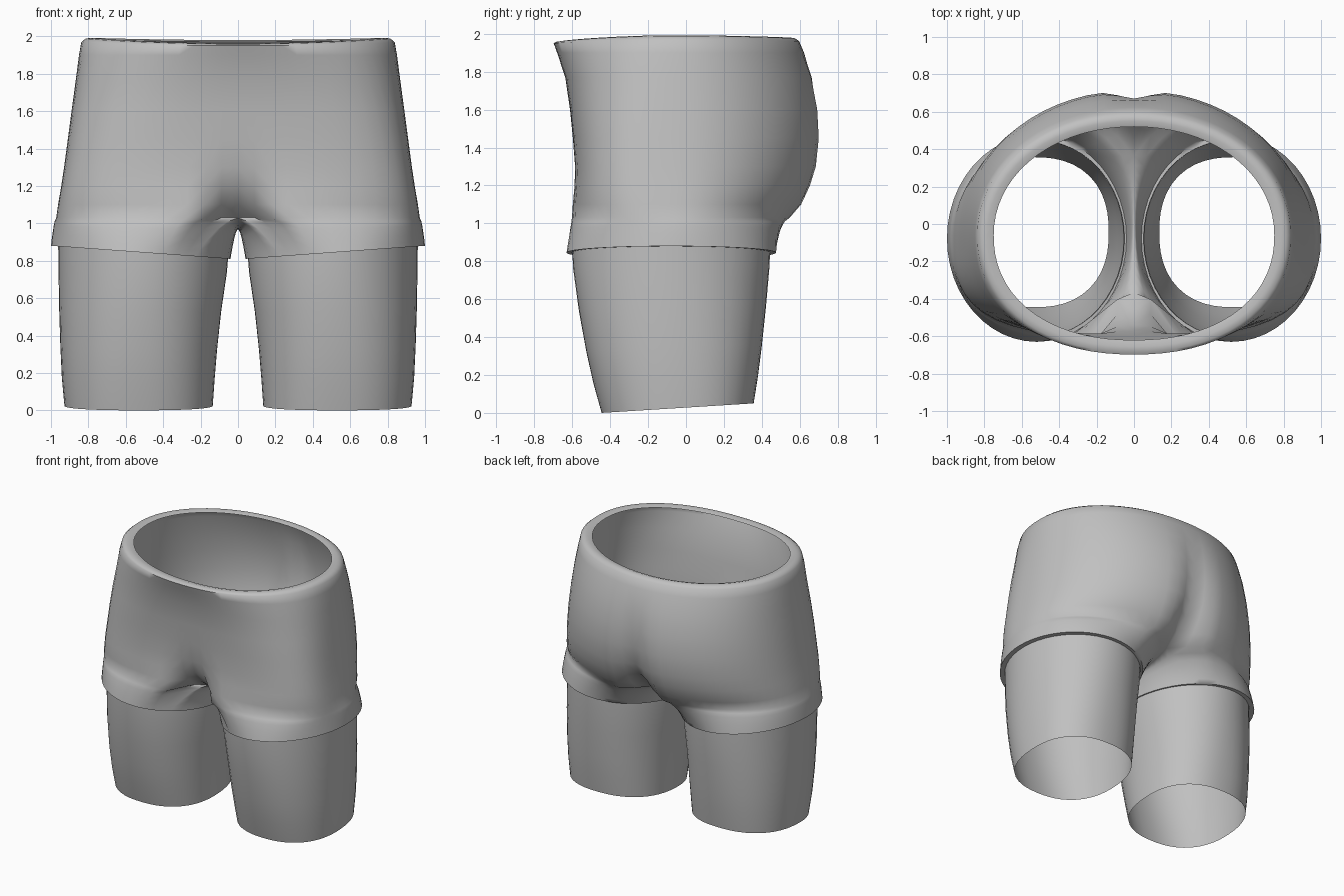
import bpy, bmesh
from math import sin, cos, radians, exp

cube = bpy.data.objects.get("Cube")
if cube:
    bpy.data.objects.remove(cube, do_unlink=True)

SEG = 48      # points around one leg
HALF = 17     # points from the outer side to the centre seam
STEP = 360 / SEG

fabric = bpy.data.materials.new("grey_fabric")
fabric.use_nodes = True
fabric.diffuse_color = (0.53, 0.53, 0.53, 1)
bsdf = next(n for n in fabric.node_tree.nodes if n.type == 'BSDF_PRINCIPLED')
bsdf.inputs["Base Color"].default_value = fabric.diffuse_color
bsdf.inputs["Roughness"].default_value = 0.8


def lerp(a, b, t):
    return a + (b - a) * t


def squircle(angle, n):
    """Point on a unit superellipse; a larger n is squarer."""
    c, s = cos(angle), sin(angle)
    r = (abs(c) ** n + abs(s) ** n) ** (-1 / n)
    return c * r, s * r


def add_row(bm, points):
    return [bm.verts.new(p) for p in points]


def bridge(bm, upper, lower, closed):
    n = len(upper)
    for j in range(n if closed else n - 1):
        k = (j + 1) % n
        bm.faces.new((upper[j], lower[j], lower[k], upper[k]))


def finish(bm, name):
    mesh = bpy.data.meshes.new(name)
    bm.to_mesh(mesh)
    bm.free()
    mesh.materials.append(fabric)
    obj = bpy.data.objects.new(name, mesh)
    bpy.context.collection.objects.link(obj)
    bpy.ops.object.select_all(action='DESELECT')
    obj.select_set(True)
    bpy.context.view_layer.objects.active = obj
    bpy.ops.object.shade_smooth_by_angle(angle=radians(70))
    mirror = obj.modifiers.new("Mirror", 'MIRROR')
    mirror.use_clip = True
    mirror.merge_threshold = 0.002


def trunk_row(z, w, front, back, n, groove_f=0, groove_b=0, wave=0):
    """Half section from the front seam round the side to the back seam."""
    points = []
    mid = -0.06
    for j in range(-HALF, HALF + 1):
        a = radians(90 * j / HALF)
        c, s = squircle(a, n if j < 0 else 2.06)
        x = 0 if abs(j) == HALF else w * c
        if s < 0:
            y = mid + (mid - front) * s + groove_f * exp(-(x / 0.14) ** 4)
        else:
            y = mid + (back - mid) * s - groove_b * exp(-(x / 0.1) ** 2)
        drop = (0.03 if s < 0 else 0.012) * sin(a) ** 2 * wave
        points.append((x, y, z - drop))
    return points


def leg_ring(x0, x1, y0, y1, n, height):
    """Closed ring round one leg, starting at the front inner side."""
    points = []
    for j in range(-HALF, SEG - HALF):
        c, s = squircle(radians(STEP * j), n)
        x = lerp(x0, x1, (1 + c) / 2)
        y = lerp(y0, y1, (1 + s) / 2)
        points.append((x, y, height(x, y)))
    return points


def hem_height(x, y):
    return 0.807 + 0.073 * x


# Shorts: rolled waist rim, then sections down to the crotch
# z, half width, front, back, front squareness, front and back groove, rim wave
sections = [
    (1.982, 0.75, -0.62, 0.52, 2.2, 0, 0, 1),
    (1.992, 0.785, -0.655, 0.55, 2.2, 0, 0, 1),
    (1.988, 0.815, -0.683, 0.575, 2.2, 0, 0, 1),
    (1.968, 0.838, -0.698, 0.597, 2.2, 0, 0, 0.6),
    (1.9, 0.85, -0.68, 0.623, 2.35),
    (1.77, 0.867, -0.637, 0.672, 2.65, 0, 0.012),
    (1.6, 0.89, -0.612, 0.706, 3, 0, 0.035),
    (1.45, 0.91, -0.597, 0.715, 3.25, 0, 0.05),
    (1.3, 0.93, -0.587, 0.7, 3.4, 0.015, 0.07),
    (1.2, 0.945, -0.59, 0.67, 3.4, 0.05, 0.1),
    (1.1, 0.962, -0.6, 0.625, 3.2, 0.14, 0.16),
    (1.03, 0.972, -0.606, 0.565, 3, 0.24, 0.2),
]
bm = bmesh.new()
previous = None
for section in sections:
    points = trunk_row(*section)
    row = add_row(bm, points)
    if previous:
        bridge(bm, previous, row, False)
    previous = row

# Crotch seam completes the lowest section into a ring round the leg
inner = SEG - len(points)
front_y, back_y, seam_z = points[0][1], points[-1][1], points[0][2]
for k in range(1, inner + 1):
    t = k / (inner + 1)
    points.append((0, lerp(back_y, front_y, t),
                   lerp(0.97, seam_z, (2 * t - 1) ** 2)))
previous += add_row(bm, points[-inner:])

# Short legs down to the hem
hem = leg_ring(0.04, 1.0, -0.63, 0.475, 2, hem_height)
for s in (0.12, 0.3, 0.6, 0.85, 1):
    e = s ** 0.6
    row = add_row(bm, [(lerp(a[0], b[0], e), lerp(a[1], b[1], e),
                        lerp(a[2], b[2], s)) for a, b in zip(points, hem)])
    bridge(bm, previous, row, True)
    previous = row

# Hem turned under towards the leg
under = add_row(bm, leg_ring(0.056, 0.964, -0.602, 0.445, 2,
                             lambda x, y: hem_height(x, y) + 0.002))
bridge(bm, previous, under, True)
finish(bm, "shorts")

# Fitted under-leg tubes, open at both ends
# inner x, outer x, front, back, squareness, share of the height
tube_rings = [
    (0.05, 0.962, -0.602, 0.445, 2, 1.05),
    (0.06, 0.96, -0.595, 0.44, 2.05, 0.9),
    (0.09, 0.957, -0.565, 0.422, 2.15, 0.64),
    (0.112, 0.95, -0.525, 0.4, 2.25, 0.38),
    (0.125, 0.942, -0.487, 0.38, 2.3, 0.18),
    (0.135, 0.928, -0.445, 0.357, 2.35, 0),
]
bm = bmesh.new()
previous = None
for x0, x1, y0, y1, n, t in tube_rings:
    row = add_row(bm, leg_ring(x0, x1, y0, y1, n, lambda x, y: lerp(
        0.028 + 0.0625 * y, hem_height(x, y), t)))
    if previous:
        bridge(bm, previous, row, True)
    previous = row
finish(bm, "under_legs")
